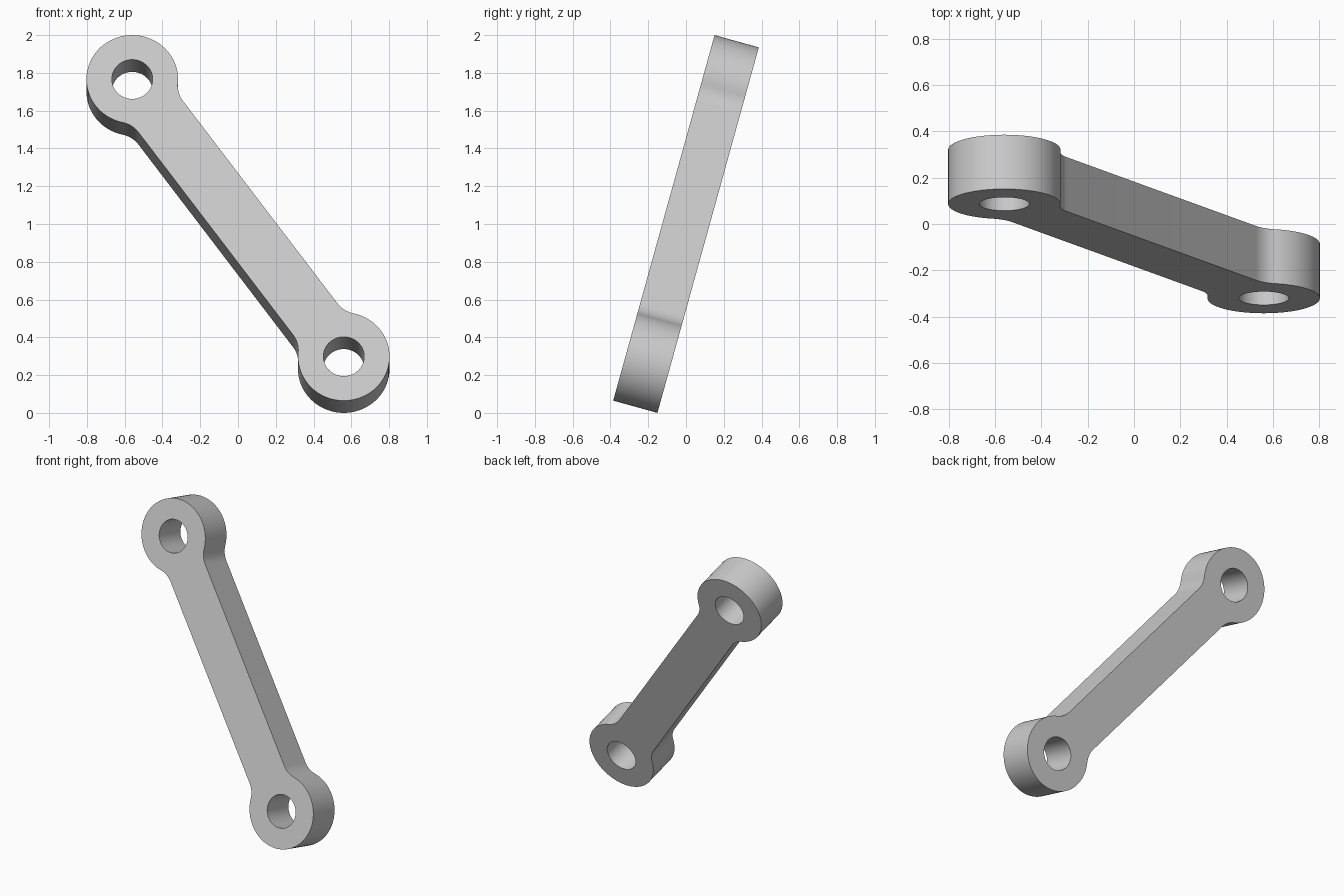
import bpy, bmesh
from math import atan2, cos, sin, pi, sqrt, radians
from mathutils import Matrix, Vector

cube = bpy.data.objects.get("Cube")
if cube:
    bpy.data.objects.remove(cube, do_unlink=True)

# Dimensions
END = Vector((0.56, -0.7615))      # centre of the lower eye, in the plate's plane
RING, HOLE = 0.2425, 0.108         # eye radii
HALF_WIDTH, FILLET = 0.146, 0.14
THICKNESS, LEAN = 0.243, radians(15.5)
REACH = END.length


def arc(cx, cy, radius, start, stop, steps):
    return [Vector((cx + radius * cos(start + (stop - start) * i / steps),
                    cy + radius * sin(start + (stop - start) * i / steps)))
            for i in range(steps + 1)]


# Outline: a quarter profile of eye and fillet, mirrored and turned
rise = HALF_WIDTH + FILLET
run = sqrt((RING + FILLET) ** 2 - rise ** 2)
contact = atan2(rise, run)
quarter = arc(REACH, 0, RING, 0, pi - contact, 32)
quarter += arc(REACH - run, rise, FILLET, -contact, -pi / 2, 12)[1:]
half = quarter + [Vector((-p.x, p.y)) for p in reversed(quarter)]
half.pop()
outline = half + [-p for p in half]
holes = [arc(side * REACH, 0, HOLE, 0, 2 * pi, 64)[:-1] for side in (-1, 1)]

# Filled and extruded profile
curve = bpy.data.curves.new("link_profile", "CURVE")
curve.dimensions = "2D"
curve.fill_mode = "BOTH"
curve.extrude = THICKNESS / 2
turn = Matrix.Rotation(atan2(END.y, END.x), 2)
for loop in [outline] + holes:
    spline = curve.splines.new("POLY")
    spline.points.add(len(loop) - 1)
    for point, p in zip(spline.points, loop):
        point.co = (*(turn @ p), 0, 1)
    spline.use_cyclic_u = True

link = bpy.data.objects.new("link_arm", curve)
bpy.context.collection.objects.link(link)
bpy.ops.object.select_all(action="DESELECT")
link.select_set(True)
bpy.context.view_layer.objects.active = link
bpy.ops.object.convert(target="MESH")
link = bpy.context.object

# Weld the caps to the walls
bm = bmesh.new()
bm.from_mesh(link.data)
bmesh.ops.remove_doubles(bm, verts=bm.verts, dist=0.0001)
bmesh.ops.recalc_face_normals(bm, faces=bm.faces)
bm.to_mesh(link.data)
bm.free()
bpy.ops.object.shade_smooth_by_angle(angle=radians(30))

# Lean the plate back
link.rotation_euler.x = pi / 2 - LEAN
link.location.z = 1

# Colour
grey = bpy.data.materials.new("light_grey")
grey.use_nodes = True
colour = (0.6, 0.6, 0.6, 1)
grey.diffuse_color = colour
grey.node_tree.nodes["Principled BSDF"].inputs["Base Color"].default_value = colour
link.data.materials.clear()
link.data.materials.append(grey)
